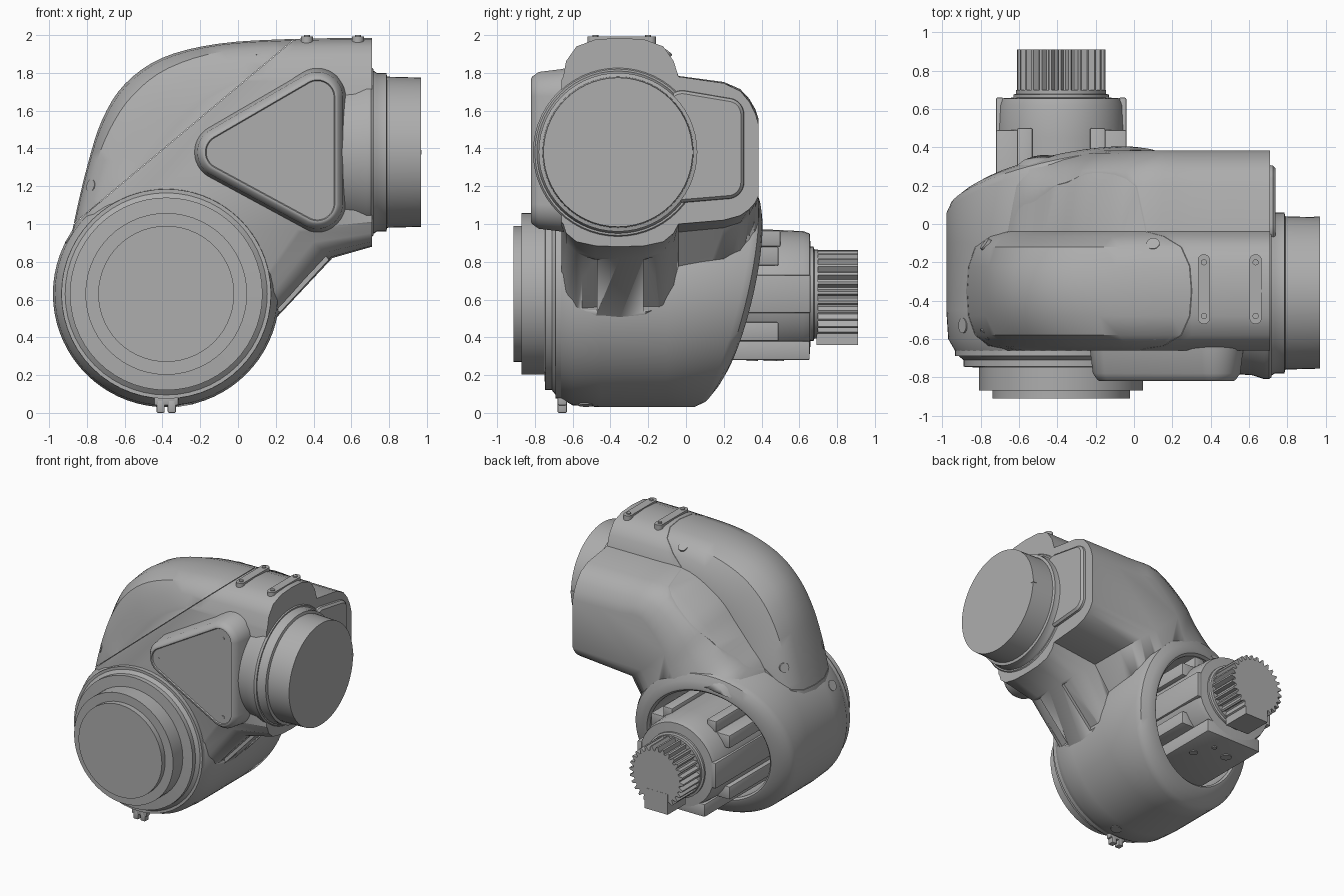
import bpy, bmesh
from math import cos, sin, pi, hypot
from mathutils import Vector, Matrix

if "Cube" in bpy.data.objects:
    bpy.data.objects.remove(bpy.data.objects["Cube"], do_unlink=True)

grey = bpy.data.materials.new("housing grey")
grey.use_nodes = True
grey.diffuse_color = (0.42, 0.42, 0.42, 1)
grey.node_tree.nodes["Principled BSDF"].inputs["Base Color"].default_value = (0.42, 0.42, 0.42, 1)

JX, JZ = -0.38, 0.63      # lower joint axis, runs along y
AY, AZ = -0.36, 1.38      # arm axis, runs along x


def finish(name, bm, angle=35):
    bmesh.ops.recalc_face_normals(bm, faces=bm.faces)
    mesh = bpy.data.meshes.new(name)
    bm.to_mesh(mesh)
    bm.free()
    ob = bpy.data.objects.new(name, mesh)
    bpy.context.collection.objects.link(ob)
    mesh.materials.append(grey)
    bpy.ops.object.select_all(action='DESELECT')
    ob.select_set(True)
    bpy.context.view_layer.objects.active = ob
    bpy.ops.object.shade_smooth_by_angle(angle=angle * pi / 180)
    return ob


def loft_mesh(rings):
    """Skin equal rings of points and cap both ends."""
    bm = bmesh.new()
    loops = [[bm.verts.new(p) for p in ring] for ring in rings]
    n = len(loops[0])
    for a, b in zip(loops, loops[1:]):
        for i in range(n):
            j = (i + 1) % n
            bm.faces.new((a[i], a[j], b[j], b[i]))
    bm.faces.new(loops[0])
    bm.faces.new(loops[-1])
    return bm


def turned(name, axis, profile, n=56):
    """Round part on the joint axis (y) or the arm axis (x); profile is (position, radius)."""
    rings = []
    for pos, r in profile:
        pts = [(r * cos(2 * pi * i / n), r * sin(2 * pi * i / n)) for i in range(n)]
        rings.append([(JX + u, pos, JZ + v) if axis == 'y' else (pos, AY + u, AZ + v) for u, v in pts])
    return finish(name, loft_mesh(rings))


def box(name, x, y, z, turn=0.0, bevel=0.008):
    bm = bmesh.new()
    bmesh.ops.create_cube(bm, size=1)
    for v in bm.verts:
        v.co = Vector((v.co.x * (x[1] - x[0]), v.co.y * (y[1] - y[0]), v.co.z * (z[1] - z[0])))
    if bevel:
        bmesh.ops.bevel(bm, geom=bm.edges[:], offset=bevel, segments=2, affect='EDGES', profile=0.5)
    mid = Vector((sum(x), sum(y), sum(z))) / 2
    bm.transform(Matrix.Translation(mid) @ Matrix.Rotation(turn, 4, 'Y'))
    return finish(name, bm)


def disc(name, at, normal, r=0.035, depth=0.03):
    bm = bmesh.new()
    bmesh.ops.create_cone(bm, cap_ends=True, segments=16, radius1=r, radius2=r, depth=depth)
    turn = Vector(normal).to_track_quat('Z', 'Y').to_matrix().to_4x4()
    bm.transform(Matrix.Translation(at) @ turn)
    return finish(name, bm)


def cut(ob, cutter):
    mod = ob.modifiers.new("cut", 'BOOLEAN')
    mod.operation, mod.solver, mod.object = 'DIFFERENCE', 'EXACT', cutter
    bpy.context.view_layer.objects.active = ob
    bpy.ops.object.modifier_apply(modifier=mod.name)
    bpy.data.objects.remove(cutter, do_unlink=True)


def smooth_path(pts, steps=4):
    """Catmull-Rom curve through the points."""
    p = [Vector(q) for q in pts]
    p = [p[0] * 2 - p[1]] + p + [p[-1] * 2 - p[-2]]
    out = []
    for a, b, c, d in zip(p, p[1:], p[2:], p[3:]):
        for k in range(steps):
            t = k / steps
            out.append(0.5 * (2 * b + (c - a) * t + (2 * a - 5 * b + 4 * c - d) * t * t
                              + (3 * b - a - 3 * c + d) * t ** 3))
    return out + [p[-2]]


# Elbow housing: crest outline (x, z) and shoulder outline, blended across the width
crest = smooth_path([(.71, 1.985), (.3, 1.98), (-.1, 1.955), (-.4, 1.88), (-.6, 1.74),
                     (-.72, 1.55), (-.8, 1.3), (-.87, 1.0), (-.91, .78)])
crest += [Vector(p) for p in [(-.6, .5), (.1, .4), (.2, .5), (.5, .82), (.71, .88)]]
shoulder = smooth_path([(.71, 1.78), (.3, 1.78), (0, 1.77), (-.26, 1.63), (-.4, 1.48),
                        (-.53, 1.33), (-.64, 1.2), (-.71, 1.0), (-.74, .74)])
shoulder += [Vector(p) for p in [(-.6, .5), (.02, .5), (.09, .62), (.33, .957), (.71, 1.0)]]
width = [(-.66, 1.1), (-.65, 1), (-.635, .6), (-.58, .22), (-.48, .04), (-.35, 0), (-.22, .04),
         (-.12, .22), (-.065, .6), (-.04, 1), (.2, 1.17), (.287, 1.37), (.335, 1.65), (.367, 1.95),
         (.385, 2.25)]
rings = []
for y, t in width:
    rings.append([(p.x, y, p.y) for p in (a + (b - a) * t for a, b in zip(crest, shoulder))])

# Split the housing along the slanted seam into a cover and a body
seam = Vector((-.642, 0, .767))
halves = {}
for name, side in (("elbow_cover", 1), ("elbow_body", -1)):
    bm = loft_mesh(rings)
    bmesh.ops.recalc_face_normals(bm, faces=bm.faces)
    bmesh.ops.bisect_plane(bm, geom=bm.verts[:] + bm.edges[:] + bm.faces[:],
                           plane_co=Vector((-.87, 0, 1.0)) + seam * side * .0012, plane_no=seam,
                           clear_inner=side > 0, clear_outer=side < 0)
    bmesh.ops.holes_fill(bm, edges=[e for e in bm.edges if e.is_boundary], sides=0)
    halves[name] = finish(name, bm)

# Motor opening and the two slots under the arm
cut(halves["elbow_body"], turned("opening_cutter", 'y', [(-.3, .5), (.8, .5)]))
for y in (-.51, -.185):
    cut(halves["elbow_body"], box("slot_cutter", (.17, .55), (y - .04, y + .04), (.63, .7), -.817, 0))

# Lower joint shell: round wall with a tilted, rounded back rim and a hollow inside
shell = [(-.67, .55, 0), (-.6, .59, 0), (-.45, .6, 0), (-.1, .6, 0), (-.09, .6, 1), (-.05, .58, 1),
         (-.02, .53, 1), (0, .48, 1), (0, .465, 1), (-.015, .45, 1), (-.35, .45, 0)]
rings = []
for y, r, tilt in shell:
    ring = []
    for i in range(72):
        dx, dz = r * cos(2 * pi * i / 72), r * sin(2 * pi * i / 72)
        ring.append((JX + dx, y + tilt * (.26 + .225 * (.9 * dx + dz)), JZ + dz))
    rings.append(ring)
finish("joint_shell", loft_mesh(rings))

# Stepped flange on the front of the joint
turned("joint_flange", 'y', [(-.6, .555), (-.69, .555), (-.69, .535), (-.71, .51), (-.745, .51),
                             (-.75, .428), (-.87, .428), (-.87, .36), (-.912, .36)])
for s in (-1, 1):
    box("bottom_clip_prong", (JX + s * .03 - .022, JX + s * .03 + .022), (-.68, -.63), (0, .07))
box("bottom_clip_base", (JX - .065, JX + .065), (-.68, -.63), (.04, .1))

# Arm end: collar, stepped flange and back end panel
turned("arm_collar", 'x', [(.4, .40), (.55, .425), (.62, .43), (.68, .45), (.705, .45), (.718, .44)])
turned("arm_flange", 'x', [(.68, .43), (.72, .43), (.735, .42), (.785, .42), (.79, .4), (.97, .395)])
box("flange_key", (.94, .972), (.01, .04), (AZ - .012, AZ + .012), bevel=0)


def hull(centers, r, n=60):
    """Rounded polygon around the given corner centres."""
    out = []
    for i in range(n):
        d = Vector((cos(2 * pi * (i + .5) / n), sin(2 * pi * (i + .5) / n)))
        out.append(max((Vector(c) for c in centers), key=lambda c: c.dot(d)) + d * r)
    return out


panel = [(-.02, 1.2), (.22, 1.22), (.22, 1.58), (-.02, 1.62)]
finish("end_panel", loft_mesh([[(x, p.x, p.y) for p in hull(panel, r)]
                               for x, r in ((.69, .09), (.725, .085), (.74, .07))]))

# Raised triangular pad with a slightly sunk cover and three screws
corners = [(-.08, 1.38), (.42, 1.67), (.42, 1.11)]
pad = [(-.62, .16), (-.66, .15), (-.78, .135), (-.815, .11), (-.82, .1), (-.82, .093), (-.812, .088)]
finish("triangle_pad", loft_mesh([[(p.x, y, p.y) for p in hull(corners, r)] for y, r in pad]))
for x, z in ((-.12, 1.38), (.44, 1.69), (.44, 1.075)):
    disc("panel_screw", (x, -.81, z), (0, -1, 0), .012, .01)

# Top clips with screws
for x in (.365, .635):
    bar = hull([(x, -.49), (x, -.19)], .032, 32)
    finish("top_clip", loft_mesh([[(p.x, p.y, z) for p in bar] for z in (1.92, 1.992)]))
    for y in (-.48, -.2):
        disc("clip_screw", (x, y, 1.993), (0, 0, 1), .016, .014)

# Cover screws
for y, s in ((-.57, -1), (-.11, 1)):
    disc("cover_screw", (.1, y, 1.905), (-.1, s * .6, .8))
    disc("cover_screw", (-.77, y, 1.2), (-.8, s * .6, .2))
for dx, dz in ((-.51, .3), (.1, -.58)):
    k = .585 / hypot(dx, dz)
    disc("joint_screw", (JX + dx * k, -.53, JZ + dz * k), (dx, 0, dz), .04)

# Motor with side rails and bottom plate
turned("motor_body", 'y', [(-.36, .34), (.45, .34), (.62, .332), (.655, .32), (.66, .25),
                           (.675, .25), (.68, .235), (.7, .235), (.7, .19), (.72, .19)], 40)
for s in (-1, 1):
    for z in (.38, .78):
        x = JX + s * .26
        box("motor_rail", (x - .08, x + .08), (-.3, .49), (z, z + .1))
    x = JX + s * .19
    box("motor_top_rail", (x - .04, x + .04), (-.3, .5), (.88, .965))
    box("motor_side_rib", (JX + s * .32 - .02, JX + s * .32 + .02), (-.3, .66), (.53, .73))
box("motor_bottom_plate", (JX - .24, JX + .24), (-.3, .655), (.28, .38))
for x, y, r in ((-.1, .45, .04), (.05, .5, .02), (.12, .35, .03)):
    disc("plate_boss", (JX + x, y, .28), (0, 0, -1), r, .012)

# Toothed wheel and its bottom block
teeth = 28
wheel = []
for i in range(teeth * 4):
    r = .232 if i % 4 < 2 else .2
    a = 2 * pi * i / (teeth * 4)
    wheel.append((JX + r * cos(a), JZ + r * sin(a)))
finish("toothed_wheel", loft_mesh([[(x, y, z) for x, z in wheel] for y in (.7, .91)]))
box("wheel_block", (JX - .1, JX + .1), (.69, .911), (.36, .52), bevel=0)
